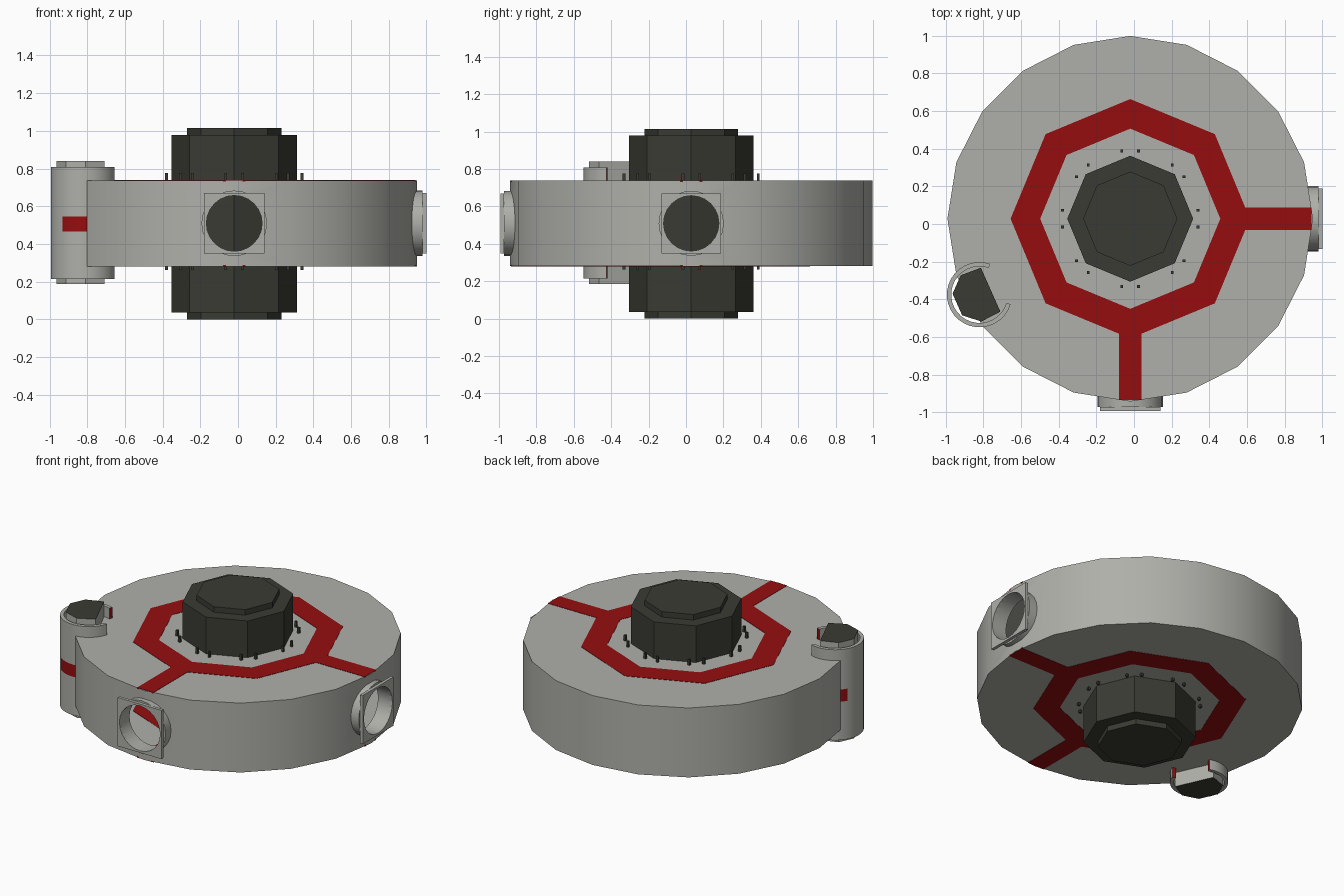
import bpy, bmesh, math
from mathutils import Matrix, Vector

if "Cube" in bpy.data.objects:
    bpy.data.objects.remove(bpy.data.objects["Cube"])

CX, CY, CZ = -0.02, 0.028, 0.509      # centre of the disc


def material(name, rgb):
    m = bpy.data.materials.new(name)
    m.diffuse_color = (*rgb, 1)
    m.use_nodes = True
    m.node_tree.nodes["Principled BSDF"].inputs["Base Color"].default_value = m.diffuse_color
    return m


GREY = material("light_grey", (0.43, 0.43, 0.40))
RED = material("deep_red", (0.30, 0.004, 0.005))
DARK = material("dark_olive", (0.043, 0.043, 0.034))


def finish(name, bm, mats, matrix=None, smooth=False):
    if matrix is not None:
        bm.transform(matrix)
    bmesh.ops.recalc_face_normals(bm, faces=bm.faces)
    me = bpy.data.meshes.new(name)
    bm.to_mesh(me)
    bm.free()
    for m in mats:
        me.materials.append(m)
    ob = bpy.data.objects.new(name, me)
    bpy.context.collection.objects.link(ob)
    if smooth:
        smooth_object(ob)
    return ob


def smooth_object(ob):
    bpy.ops.object.select_all(action='DESELECT')
    ob.select_set(True)
    bpy.context.view_layer.objects.active = ob
    bpy.ops.object.shade_smooth_by_angle(angle=math.radians(31))


def add_prism(bm, pts, z0, z1, cap_index=0):
    lo = [bm.verts.new((x, y, z0)) for x, y in pts]
    hi = [bm.verts.new((x, y, z1)) for x, y in pts]
    for f in (bm.faces.new(lo), bm.faces.new(hi)):
        f.material_index = cap_index
    n = len(pts)
    for i in range(n):
        j = (i + 1) % n
        bm.faces.new((lo[i], lo[j], hi[j], hi[i]))


def circle(r, n, start=90):
    return [(r * math.cos(math.radians(start) + 2 * math.pi * i / n),
             r * math.sin(math.radians(start) + 2 * math.pi * i / n)) for i in range(n)]


def rect(x0, x1, y0, y1):
    return [(x0, y0), (x1, y0), (x1, y1), (x0, y1)]


def add_ring(bm, outer, inner, z0, z1, closed=True):
    """Hollow extrusion between two matching outlines; open ones get red ends."""
    secs = [[bm.verts.new(p) for p in ((ox, oy, z0), (ox, oy, z1), (ix, iy, z1), (ix, iy, z0))]
            for (ox, oy), (ix, iy) in zip(outer, inner)]
    n = len(secs)
    for i in range(n if closed else n - 1):
        a, b = secs[i], secs[(i + 1) % n]
        for k in range(4):
            m = (k + 1) % 4
            bm.faces.new((a[k], b[k], b[m], a[m]))
    if not closed:
        for s in (secs[0], secs[-1]):
            bm.faces.new(s).material_index = 1


CENTRE = Matrix.Translation((CX, CY, 0))
PORTS = {"front": -90, "right": 0}


def port_matrix(deg):
    return (Matrix.Translation((CX, CY, CZ)) @ Matrix.Rotation(math.radians(deg), 4, 'Z')
            @ Matrix.Rotation(math.pi / 2, 4, 'Y'))


# hollow disc with two round openings in its wall
bm = bmesh.new()
add_prism(bm, circle(0.97, 20), 0.281, 0.737)
disc = finish("disc_body", bm, [GREY], CENTRE)
cutters = []
bm = bmesh.new()
add_prism(bm, circle(0.965, 20), 0.285, 0.733)
cutters.append(finish("disc_cavity_cutter", bm, [GREY], CENTRE))
for side, deg in PORTS.items():
    bm = bmesh.new()
    add_prism(bm, circle(0.148, 24), 0.8, 1.1)
    cutters.append(finish(side + "_opening_cutter", bm, [GREY], port_matrix(deg)))
bpy.context.view_layer.objects.active = disc
for c in cutters:
    c.hide_render = True
    mod = disc.modifiers.new("cut", 'BOOLEAN')
    mod.object = c
    mod.solver = 'EXACT'
    bpy.ops.object.modifier_apply(modifier=mod.name)
for c in cutters:
    bpy.data.objects.remove(c)
smooth_object(disc)

# red octagon walkway with two spokes, on top and underneath
for name, z in (("top_walkway", 0.735), ("bottom_walkway", 0.283)):
    bm = bmesh.new()
    z0, z1 = z - 0.004, z + 0.004
    add_ring(bm, circle(0.635, 8), circle(0.478, 8), z0, z1)
    add_prism(bm, rect(0.57, 0.963, -0.06, 0.06), z0, z1)
    add_prism(bm, rect(-0.06, 0.06, -0.963, -0.57), z0, z1)
    finish(name, bm, [RED], CENTRE)

# octagonal central hub with stepped caps
bm = bmesh.new()
add_prism(bm, circle(0.334, 8), 0.035, 0.978)
add_prism(bm, circle(0.25, 8), 0.0, 0.036)
add_prism(bm, circle(0.25, 8), 0.977, 1.014)
finish("central_hub", bm, [DARK], CENTRE)

# paired small posts around the hub
bm = bmesh.new()
for k in range(8):
    for off in (-7, 7):
        a = math.radians(45 * k + off)
        x, y, h = 0.362 * math.cos(a), 0.362 * math.sin(a), 0.007
        for z0, z1 in ((0.262, 0.283), (0.735, 0.775)):
            add_prism(bm, rect(x - h, x + h, y - h, y + h), z0, z1)
finish("hub_posts", bm, [DARK], CENTRE)

# docking ports: round collar and square frame
hole = circle(0.148, 24, 0)
square = []
for x, y in hole:
    s = 0.16 / max(abs(x), abs(y))
    square.append((x * s, y * s))
for side, deg in PORTS.items():
    bm = bmesh.new()
    add_ring(bm, circle(0.174, 24, 0), hole, 0.915, 1.0)
    finish(side + "_port_collar", bm, [GREY], port_matrix(deg), smooth=True)
    bm = bmesh.new()
    add_ring(bm, square, hole, 1.0, 1.02)
    finish(side + "_port_frame", bm, [GREY], port_matrix(deg))

# side pillar: open round sleeve with a red band and red ends
PX, PY = -0.82, -0.375
angs = [math.radians(71 + 272 * i / 24) for i in range(25)]
out = [(0.173 * math.cos(a), 0.173 * math.sin(a)) for a in angs]
inn = [(0.150 * math.cos(a), 0.150 * math.sin(a)) for a in angs]
bm = bmesh.new()
add_ring(bm, out, inn, 0.213, 0.808, closed=False)
for z in (0.465, 0.545):
    bmesh.ops.bisect_plane(bm, geom=bm.verts[:] + bm.edges[:] + bm.faces[:],
                           plane_co=(0, 0, z), plane_no=(0, 0, 1))
for f in bm.faces:
    c = f.calc_center_median()
    a = math.degrees(math.atan2(c.y, c.x)) % 360
    if 0.465 < c.z < 0.545 and math.hypot(c.x, c.y) > 0.165 and (a > 235 or a < 145):
        f.material_index = 1
finish("pillar_sleeve", bm, [GREY, RED], Matrix.Translation((PX, PY, 0)), smooth=True)

# faceted pillar core with dark end caps
core = [(0.143 * math.cos(math.radians(a)), 0.143 * math.sin(math.radians(a)))
        for a in (87, 134, 178, 230, 274, 321)]
bm = bmesh.new()
add_prism(bm, core, 0.186, 0.84, cap_index=1)
finish("pillar_core", bm, [GREY, DARK], Matrix.Translation((PX, PY, 0)))
